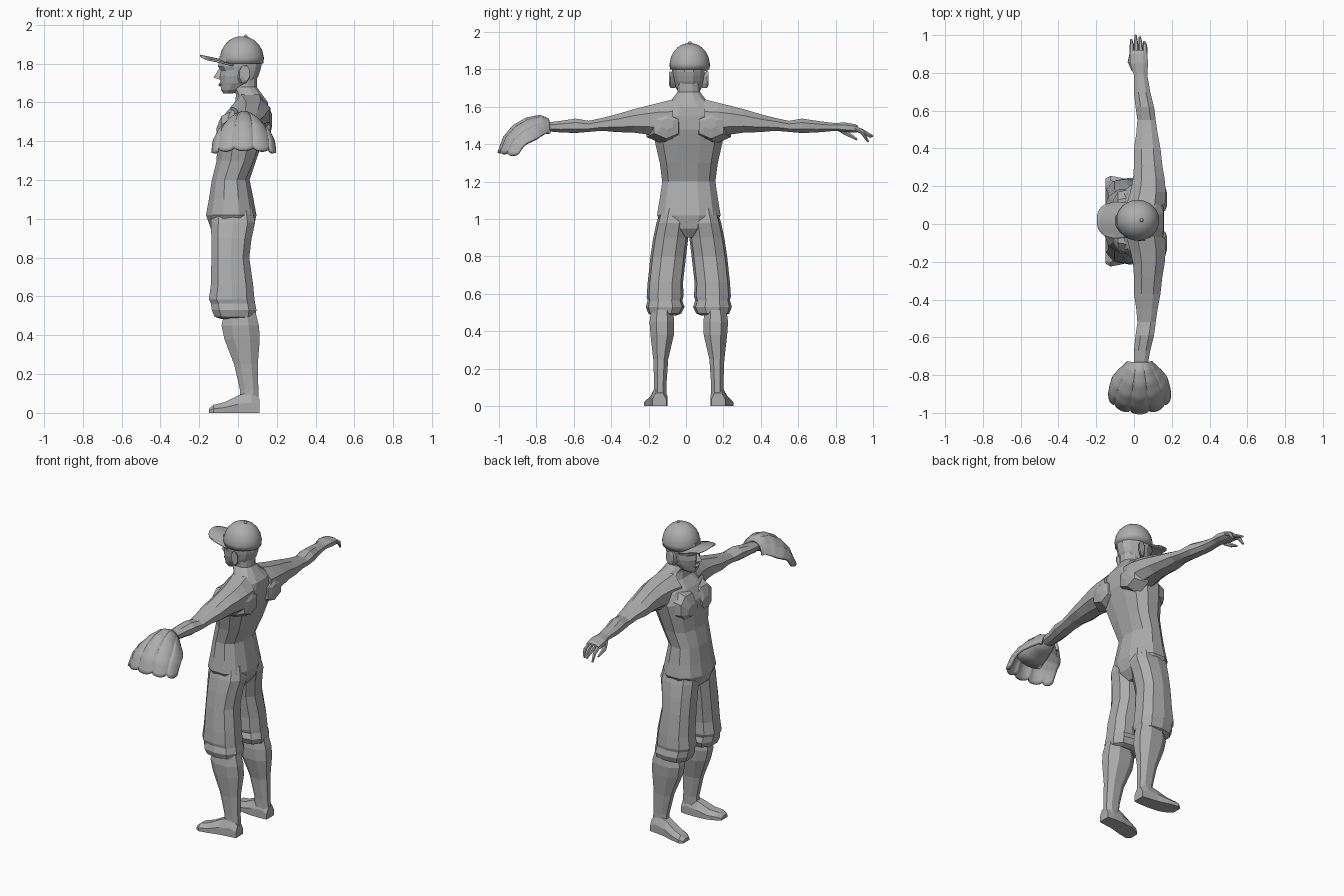
import bpy, math
from mathutils import Vector

MID = 0.015  # y of the body's plane of symmetry
grey = bpy.data.materials.new("plain_grey")
grey.diffuse_color = (0.42, 0.42, 0.42, 1)


def make(name, verts, faces, smooth=False):
    me = bpy.data.meshes.new(name)
    me.from_pydata([tuple(v) for v in verts], [], faces)
    me.materials.append(grey)
    ob = bpy.data.objects.new(name, me)
    bpy.context.collection.objects.link(ob)
    if smooth:
        me.polygons.foreach_set("use_smooth", [True] * len(me.polygons))
    return ob


def loft(name, rings, smooth=False):
    n = len(rings[0])
    verts = [p for r in rings for p in r]
    faces = [(k * n + i, k * n + (i + 1) % n, (k + 1) * n + (i + 1) % n, (k + 1) * n + i)
             for k in range(len(rings) - 1) for i in range(n)]
    faces += [tuple(reversed(range(n))), tuple(range((len(rings) - 1) * n, len(rings) * n))]
    ob = make(name, verts, faces, smooth)
    fix_normals(ob)
    return ob


def fix_normals(ob):
    import bmesh
    bm = bmesh.new()
    bm.from_mesh(ob.data)
    bmesh.ops.recalc_face_normals(bm, faces=bm.faces)
    bm.to_mesh(ob.data)
    bm.free()


def oval(a0, a1, b0, b1, n, power=1.0):
    """Points of a rounded outline filling the given box."""
    out = []
    for i in range(n):
        t = 2 * math.pi * (i + 0.5) / n
        c, s = math.cos(t), math.sin(t)
        k = 1 / max(abs(math.cos(math.pi / n)), 0.1)
        c, s = [max(-1, min(1, math.copysign(abs(v * k) ** power, v))) for v in (c, s)]
        out.append(((a0 + a1) / 2 + c * (a1 - a0) / 2, (b0 + b1) / 2 + s * (b1 - b0) / 2))
    return out


def upright(rows, n, power=1.0):   # rows: z, x0, x1, y0, y1
    return [[(x, y, r[0]) for x, y in oval(*r[1:], n, power)] for r in rows]


def sideways(rows, n, power=1.0):  # rows: y, x0, x1, z0, z1
    return [[(x, r[0], z) for x, z in oval(*r[1:], n, power)] for r in rows]


def both(name, rings):
    loft(name + "_right", rings)
    loft(name + "_left", [[(x, 2 * MID - y, z) for x, y, z in r] for r in rings])


def tube(name, pts, radii, n=6):
    rings = []
    for i, p in enumerate(pts):
        d = (Vector(pts[min(i + 1, len(pts) - 1)]) - Vector(pts[max(i - 1, 0)])).normalized()
        u = d.cross(Vector((0, 0, 1))).normalized()
        v = d.cross(u)
        rings.append([Vector(p) + radii[i] * (math.cos(t) * u + math.sin(t) * v)
                      for t in [2 * math.pi * j / n for j in range(n)]])
    loft(name, rings)


# torso and neck: z, front, back, half width
torso = [(.90, -.08, .04, .04), (.95, -.14, .08, .13), (1.02, -.165, .095, .17),
         (1.10, -.15, .08, .157), (1.20, -.135, .06, .142), (1.30, -.11, .105, .155),
         (1.40, -.108, .14, .178), (1.48, -.10, .165, .195), (1.55, -.06, .17, .19),
         (1.60, -.015, .155, .14), (1.64, -.01, .125, .09), (1.68, -.03, .097, .06),
         (1.79, -.03, .10, .062)]
body = loft("torso", upright([(z, a, b, MID - h, MID + h) for z, a, b, h in torso], 12, .85))
for v in body.data.vertices:   # spine groove and gap between the chest muscles
    if 1.25 < v.co.z < 1.56 and abs(v.co.y - MID) < .08:
        v.co.x += -.012 if v.co.x > 0 else .0

# chest muscles
both("chest_muscle", [[(x, y, z) for y, z in oval(a, b, c, d, 8, .9)] for x, a, b, c, d in
     [(.0, .02, .19, 1.36, 1.57), (-.085, .02, .17, 1.38, 1.53), (-.11, .04, .13, 1.40, 1.47)]])

# breeches with gathered cuffs
both("breeches_leg", upright([
    (1.06, -.13, .072, .02, .162), (.98, -.14, .088, .01, .188), (.90, -.137, .07, .018, .205),
    (.80, -.137, .058, .03, .22), (.66, -.14, .078, .046, .235), (.585, -.15, .085, .043, .24),
    (.565, -.14, .088, .05, .235), (.53, -.135, .095, .038, .245), (.495, -.12, .088, .055, .232),
    (.485, -.09, .07, .08, .21)], 10, .85))

# lower legs
both("shin", upright([
    (.52, -.07, .09, .10, .215), (.45, -.085, .108, .093, .225), (.38, -.07, .112, .095, .22),
    (.25, -.02, .102, .125, .205), (.12, .01, .105, .134, .20), (.05, .01, .108, .135, .20)], 8, .9))

# feet: x, inner, outer, height
both("foot", [[(x, a, 0), (x, b, 0), (x, b, h * .5), (x, b - (b - a) * .25, h),
               (x, a + (b - a) * .25, h), (x, a, h * .5)] for x, a, b, h in
     [(.11, .135, .21, .07), (.07, .13, .215, .11), (.0, .13, .225, .09),
      (-.07, .138, .245, .055), (-.125, .16, .255, .042), (-.15, .18, .24, .022)]])

# arms
both("arm", sideways([
    (.10, -.04, .165, 1.40, 1.64), (.17, -.02, .168, 1.44, 1.622), (.24, -.005, .162, 1.453, 1.605),
    (.31, 0, .15, 1.462, 1.587), (.40, 0, .14, 1.465, 1.56), (.48, .012, .125, 1.472, 1.54),
    (.55, .018, .115, 1.466, 1.525), (.62, .008, .106, 1.46, 1.537), (.70, .0, .086, 1.463, 1.525),
    (.78, .0, .072, 1.47, 1.515), (.82, -.005, .07, 1.47, 1.513)], 8, .9))

# shoulder blade ridges
both("shoulder_blade", [[(x, y, z) for y, z in oval(a, b, c, d, 6)] for x, a, b, c, d in
     [(.09, .06, .24, 1.40, 1.58), (.165, .07, .20, 1.43, 1.56), (.176, .10, .16, 1.48, 1.54)]])

# bare hand
loft("palm", sideways([(.80, -.005, .07, 1.472, 1.514), (.85, -.02, .075, 1.465, 1.516),
                       (.90, -.022, .07, 1.462, 1.508), (.92, -.02, .066, 1.465, 1.50)], 8, .8))
for i, (tip, drop) in enumerate([(.975, .075), (1.0, .045), (.99, .05), (.965, .06)]):
    x = -.011 + i * .023
    tube("finger_%d" % (i + 1), [(x, .90, 1.487), (x, .945, 1.483 - drop * .3),
                                 (x - .004, tip, 1.487 - drop)], [.013, .012, .006])
tube("thumb", [(.0, .82, 1.485), (-.02, .86, 1.458), (-.015, .915, 1.425)], [.016, .014, .006])

# head
head = [(1.645, -.075, -.03, .025), (1.665, -.088, .03, .048), (1.70, -.09, .085, .068),
        (1.735, -.094, .105, .078), (1.765, -.088, .115, .082), (1.785, -.103, .12, .085),
        (1.84, -.095, .12, .085)]
loft("head", upright([(z, a, b, MID - h, MID + h) for z, a, b, h in head], 12, .95))
make("nose", [(-.09, MID, 1.785), (-.127, MID, 1.728), (-.085, MID - .02, 1.715),
              (-.085, MID + .02, 1.715), (-.06, MID, 1.74)],
     [(0, 2, 1), (0, 1, 3), (1, 2, 3), (0, 4, 2), (0, 3, 4), (2, 4, 3)])
loft("lips", upright([(1.682, -.094, -.06, MID - .02, MID + .02),
                      (1.692, -.102, -.06, MID - .027, MID + .027),
                      (1.704, -.094, -.06, MID - .018, MID + .018)], 8))
both("ear", [[(x + .5 * (y - .09), y, z) for x, z in oval(a, b, c, d, 8)] for y, a, b, c, d in
     [(.085, .0, .035, 1.70, 1.775), (.112, -.002, .048, 1.70, 1.79), (.12, .01, .045, 1.715, 1.787)]])

# cap crown, button and arched brim
CX, CY = .02, .02
crown = [(1.80, .106), (1.83, .108), (1.865, .101), (1.895, .086), (1.92, .063), (1.935, .036), (1.941, .01)]
loft("cap_crown", [[(CX + 1.05 * r * math.cos(t), CY + r * math.sin(t), z)
                    for t in [2 * math.pi * j / 32 for j in range(32)]] for z, r in crown], True)
loft("cap_button", upright([(z, .025 + .015 - r, .04 + r, CY - r, CY + r)
                            for z, r in [(1.935, .01), (1.946, .008), (1.95, .003)]], 10), True)
N, M = 16, 8
verts, faces = [], []
for j in range(M + 1):
    f = j / M
    for i in range(N + 1):
        u = -1 + 2 * i / N
        x0 = CX - .10 * math.sqrt(max(0, 1 - (.9 * u) ** 2))
        x1 = -.195 + .085 * (1 - math.sqrt(1 - min(1, abs(u)) ** 2.6))
        verts.append((x0 + (x1 - x0) * f, CY + .095 * u, 1.822 + .024 * f - .028 * u * u))
faces = [(a, a + 1, a + N + 2, a + N + 1) for j in range(M) for a in range(j * (N + 1), j * (N + 1) + N)]
brim = make("cap_brim", verts, faces, True)
brim.modifiers.new("thickness", "SOLIDIFY").thickness = .008

# fielding glove: curved shell with five ribbed fingers
path = [(-.735, 1.528, .058, .072), (-.78, 1.548, .072, .09), (-.85, 1.535, .105, .11),
        (-.92, 1.495, .135, .12), (-.97, 1.435, .15, .11), (-1.0, 1.352, .158, .09)]
NU, NV = 60, 20
verts = []
for j in range(NV + 1):
    f = j / NV
    s = f * (len(path) - 1)
    k = min(int(s), len(path) - 2)
    y, z, w, d = [a + (b - a) * (s - k) for a, b in zip(path[k], path[k + 1])]
    tilt = math.radians(85 - 80 * min(1, f * 1.1))   # outward direction swings from up to sideways
    for i in range(NU + 1):
        u = -1 + 2 * i / NU
        th = u * math.pi / 2
        rib = abs(math.cos(2.5 * math.pi * u)) ** .5
        deep = d * (1 - math.cos(th)) + .016 * (1 - rib) * min(1, f * 1.5)
        verts.append((.03 + w * math.sin(th), y + deep * math.cos(tilt),
                      z - deep * math.sin(tilt) + (.018 * (1 - rib) - .012 * u * u) * f ** 3))
faces = [(a, a + 1, a + NU + 2, a + NU + 1) for j in range(NV) for a in range(j * (NU + 1), j * (NU + 1) + NU)]
glove = make("glove_shell", verts, faces, True)
fix_normals(glove)
sol = glove.modifiers.new("thickness", "SOLIDIFY")
sol.thickness, sol.offset = .018, 0
# padded palm and wrist strap of the glove
loft("glove_palm", sideways([(-.745, -.02, .085, 1.465, 1.53), (-.80, -.045, .105, 1.45, 1.535),
                             (-.86, -.06, .12, 1.43, 1.515), (-.915, -.06, .12, 1.40, 1.48)], 16), True)
